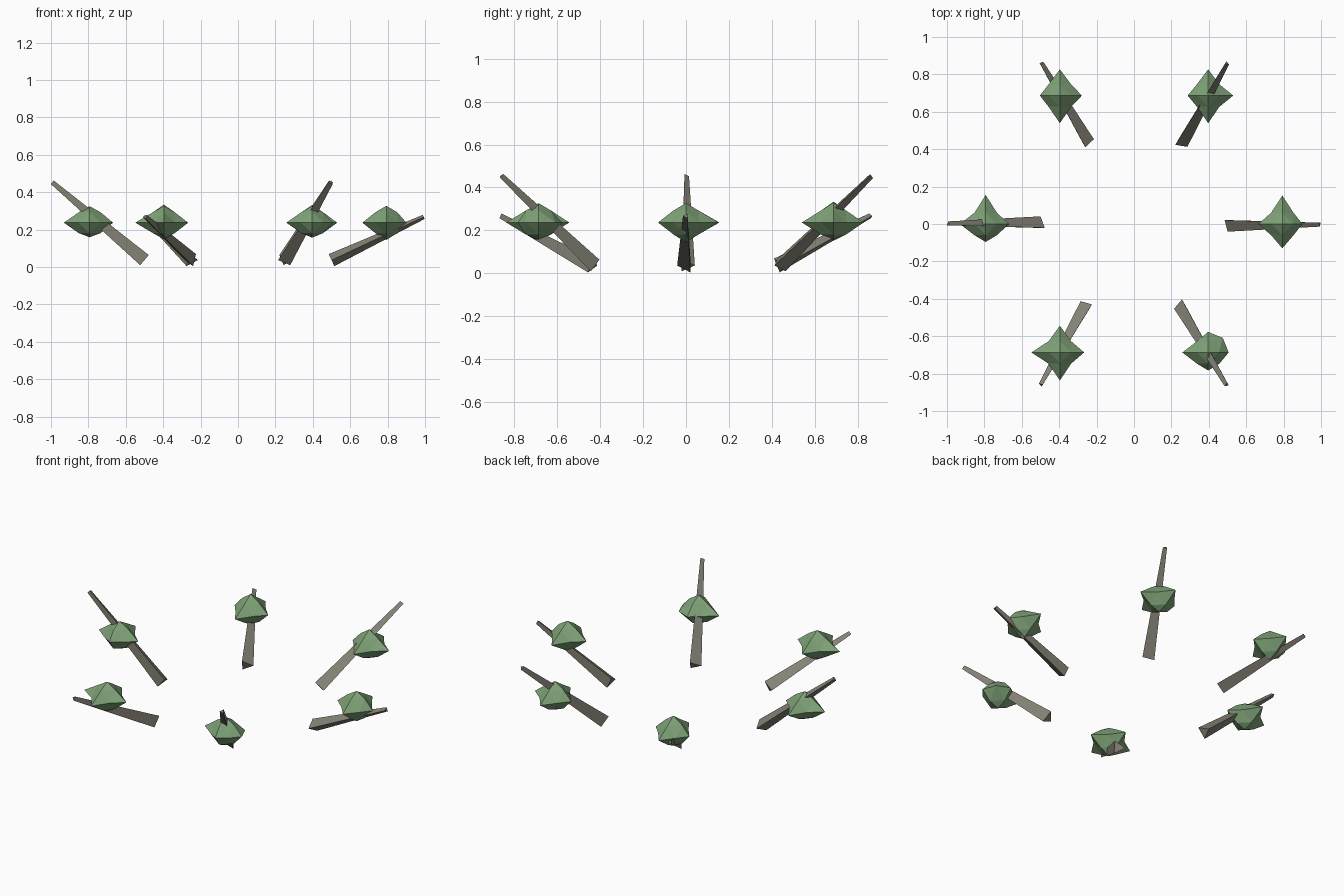
import bpy, bmesh, math
from mathutils import Vector

if "Cube" in bpy.data.objects:
    bpy.data.objects.remove(bpy.data.objects["Cube"])


def material(name, color):
    m = bpy.data.materials.new(name)
    m.diffuse_color = color
    m.use_nodes = True
    m.node_tree.nodes["Principled BSDF"].inputs["Base Color"].default_value = m.diffuse_color
    return m


BARK = material("bark", (0.23, 0.22, 0.175, 1))
LEAF = material("leaf", (0.21, 0.36, 0.185, 1))


def add_object(name, bm, mat):
    bmesh.ops.recalc_face_normals(bm, faces=bm.faces[:])
    me = bpy.data.meshes.new(name)
    bm.to_mesh(me)
    bm.free()
    me.materials.append(mat)
    ob = bpy.data.objects.new(name, me)
    bpy.context.collection.objects.link(ob)


def trunk(name, angle, top_z):
    """Three-sided tapered trunk leaning outward from the centre."""
    out = Vector((math.cos(angle), math.sin(angle), 0))
    side = Vector((math.sin(angle), -math.cos(angle), 0))
    base = out * 0.5 + Vector((0, 0, 0.037))
    tip = out * 0.993 + Vector((0, 0, top_z))
    perp = side.cross(tip - base).normalized()
    bm = bmesh.new()
    rings = []
    for centre, r in ((base, 0.041), (tip, 0.014)):
        rings.append([bm.verts.new(centre + side * (r * math.cos(a)) + perp * (r * math.sin(a)))
                      for a in (0, math.tau / 3, 2 * math.tau / 3)])
    for i in range(3):
        j = (i + 1) % 3
        bm.faces.new((rings[0][i], rings[0][j], rings[1][j], rings[1][i]))
    bm.faces.new(rings[0])
    bm.faces.new(rings[1])
    add_object(name, bm, BARK)


def foliage(name, centre, tips, bulge):
    """Octahedron split once; tips pulled out, edge midpoints held in."""
    axes = [Vector(a) for a in ((-1, 0, 0), (1, 0, 0), (0, -1, 0),
                                (0, 1, 0), (0, 0, -1), (0, 0, 1))]
    bm = bmesh.new()
    tip = [bm.verts.new(centre + a * l) for a, l in zip(axes, tips)]
    mid = {}
    for i in range(6):
        for j in range(i + 1, 6):
            if i // 2 == j // 2:
                continue
            if j >= 4:          # sloping edges
                p = axes[i] * 0.058 + axes[j] * 0.056
            else:               # waist edges
                w = bulge if (i, j) == (1, 3) else 0.06
                p = (axes[i] + axes[j]) * w
            mid[i, j] = bm.verts.new(centre + p)
    for x in (0, 1):
        for y in (2, 3):
            for z in (4, 5):
                xy, xz, yz = mid[x, y], mid[x, z], mid[y, z]
                for f in ((tip[x], xy, xz), (tip[y], yz, xy),
                          (tip[z], xz, yz), (xy, yz, xz)):
                    bm.faces.new(f)
    add_object(name, bm, LEAF)


# tip lengths: -x, +x, -y, +y, -z, +z, then waist bulge
CROWNS = [
    (0.128, 0.107, 0.130, 0.152, 0.092, 0.090, 0.060),
    (0.110, 0.134, 0.148, 0.140, 0.078, 0.094, 0.060),
    (0.107, 0.118, 0.148, 0.140, 0.085, 0.097, 0.060),
    (0.138, 0.125, 0.096, 0.155, 0.078, 0.088, 0.060),
    (0.152, 0.130, 0.150, 0.143, 0.088, 0.090, 0.060),
    (0.138, 0.110, 0.096, 0.110, 0.080, 0.090, 0.078),
]

# ring of six leaning trees, alternating low and high
for k, crown in enumerate(CROWNS):
    ang = k * math.tau / 6
    trunk(f"trunk_{k + 1}", ang, 0.453 if k % 2 else 0.268)
    c = Vector((0.793 * math.cos(ang), 0.793 * math.sin(ang), 0.237))
    foliage(f"foliage_{k + 1}", c, crown[:6], crown[6])
